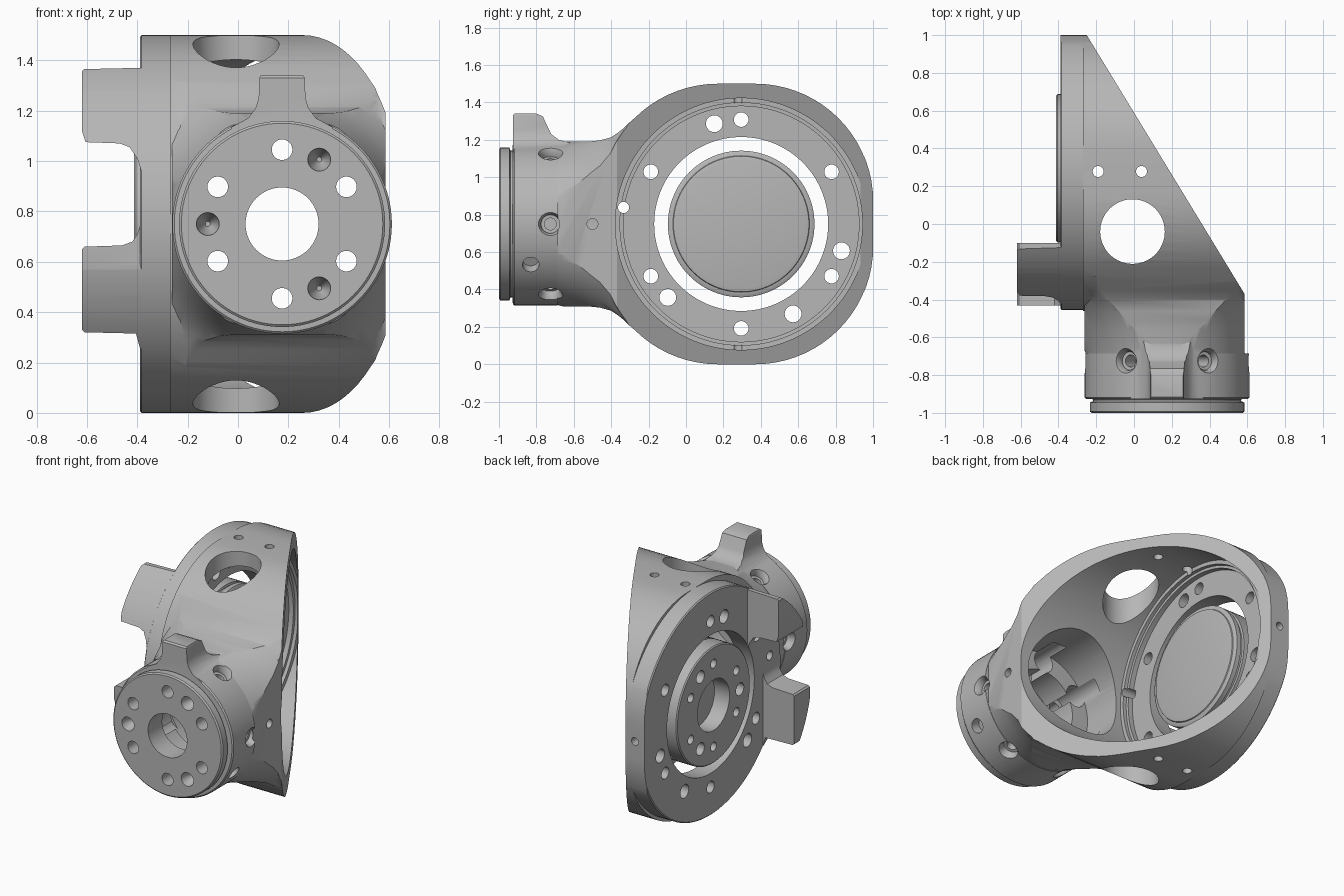
import bpy, bmesh, math
from mathutils import Vector

cube = bpy.data.objects.get("Cube")
if cube:
    bpy.data.objects.remove(cube, do_unlink=True)

grey = bpy.data.materials.new("light grey metal")
grey.use_nodes = True
COLOUR = (0.47, 0.47, 0.47, 1)
grey.diffuse_color = COLOUR
grey.node_tree.nodes["Principled BSDF"].inputs["Base Color"].default_value = COLOUR

MID_Z = 0.75        # height of both axes
NECK_X = 0.175      # neck axis runs along y
RING_Y = 0.295      # ring axis runs along x
X, Y, Z = Vector((1, 0, 0)), Vector((0, 1, 0)), Vector((0, 0, 1))


def finish(name, bm):
    bmesh.ops.recalc_face_normals(bm, faces=bm.faces)
    mesh = bpy.data.meshes.new(name)
    bm.to_mesh(mesh)
    bm.free()
    mesh.materials.append(grey)
    obj = bpy.data.objects.new(name, mesh)
    bpy.context.collection.objects.link(obj)
    return obj


def prism(name, points, axis, lo, hi):
    """Extrude a 2D outline along one axis."""
    place = {"x": lambda a, b, h: (h, a, b),
             "y": lambda a, b, h: (a, h, b),
             "z": lambda a, b, h: (a, b, h)}[axis]
    bm = bmesh.new()
    ends = [[bm.verts.new(place(a, b, h)) for a, b in points] for h in (lo, hi)]
    n = len(points)
    bm.faces.new(ends[0])
    bm.faces.new(ends[1])
    for i in range(n):
        j = (i + 1) % n
        bm.faces.new((ends[0][i], ends[0][j], ends[1][j], ends[1][i]))
    return finish(name, bm)


def turned(name, origin, direction, profile, sides=96):
    """Turn (distance, radius) pairs about an axis."""
    d = Vector(direction).normalized()
    u = d.orthogonal().normalized()
    v = d.cross(u)
    bm = bmesh.new()
    rings = []
    for h, r in profile:
        rings.append([bm.verts.new(Vector(origin) + d * h + r * (
            u * math.cos(math.tau * i / sides) + v * math.sin(math.tau * i / sides)))
            for i in range(sides)])
    bm.faces.new(rings[0])
    bm.faces.new(rings[-1])
    for a, b in zip(rings, rings[1:]):
        for i in range(sides):
            j = (i + 1) % sides
            bm.faces.new((a[i], a[j], b[j], b[i]))
    return finish(name, bm)


def combine(target, tool, operation):
    mod = target.modifiers.new("combine", "BOOLEAN")
    mod.operation, mod.solver, mod.object = operation, "EXACT", tool
    bpy.context.view_layer.objects.active = target
    bpy.ops.object.modifier_apply(modifier=mod.name)
    bpy.data.objects.remove(tool, do_unlink=True)


def drill(target, origin, direction, lo, hi, r, sides=24):
    combine(target, turned("cutter", origin, direction, [(lo, r), (hi, r)], sides), "DIFFERENCE")


def rounded_outline(grow=0.0):
    """Side outline of the housing, in y and z."""
    r, pts = 0.63, []
    for cy, cz, start in ((0.37, 0.87, 0), (0.17, 0.87, 90), (0.17, 0.63, 180), (0.37, 0.63, 270)):
        for k in range(19):
            t = math.radians(start + k * 5)
            pts.append((cy + (r + grow) * math.cos(t), cz + (r + grow) * math.sin(t)))
    return pts


neck_axis = Vector((NECK_X, 0, MID_Z))
ring_axis = Vector((0, RING_Y, MID_Z))

# Housing shell with the round plate on its side
housing = prism("housing", rounded_outline(), "x", -0.27, 0.6)
plate = turned("plate", ring_axis, X, [(-0.39, 0.743), (-0.383, 0.75), (-0.2, 0.75)], 128)
combine(plate, prism("clip", rounded_outline(0.001), "x", -1, 1), "INTERSECT")
combine(housing, plate, "UNION")

# Two lugs standing out from the plate, trimmed to its rim
upper = [(-0.3, 1.37), (-0.39, 1.37), (-0.61, 1.365), (-0.62, 1.355), (-0.62, 1.12),
         (-0.605, 1.075), (-0.47, 1.07), (-0.43, 1.055), (-0.4, 1.01), (-0.38, 0.95), (-0.3, 0.95)]
lower = [(-0.3, 0.24), (-0.385, 0.24), (-0.405, 0.315), (-0.61, 0.32), (-0.62, 0.33),
         (-0.62, 0.65), (-0.61, 0.66), (-0.46, 0.665), (-0.42, 0.68), (-0.4, 0.71),
         (-0.38, 0.77), (-0.3, 0.77)]
for outline, back in ((upper, -0.1), (lower, -0.265)):
    lug = prism("lug", outline, "y", -0.432, back)
    combine(lug, turned("clip", ring_axis, X, [(-0.7, 0.749), (0, 0.749)], 128), "INTERSECT")
    combine(housing, lug, "UNION")

# Flared transition between the neck and the housing
flare = turned("flare", neck_axis, Y, [(-0.72, 0.425), (-0.66, 0.44), (-0.56, 0.47), (-0.46, 0.515),
                                       (-0.4, 0.56), (-0.35, 0.61), (-0.28, 0.68), (-0.1, 0.71)])
half = [(-0.75, 0.44), (-0.52, 0.441), (-0.46, 0.447), (-0.4, 0.464), (-0.35, 0.498),
        (-0.3, 0.545), (-0.25, 0.587), (-0.2, 0.62), (-0.05, 0.65)]
side = [(y, MID_Z + h) for y, h in half] + [(y, MID_Z - h) for y, h in reversed(half)]
combine(flare, prism("clip", side, "x", -0.262, 0.62), "INTERSECT")
combine(housing, flare, "UNION")

# Slanted open side and the flat beside it
slant = [(-0.25 - 0.122, 1.2), (-0.25, 1), (0.585, -0.37), (0.585, -0.685), (1.5, -0.685), (1.5, 1.2)]
combine(housing, prism("cutter", slant, "z", -1, 3), "DIFFERENCE")

# Neck collar, groove and end face
neck = turned("neck", neck_axis, Y, [
    (-1, 0.4), (-0.992, 0.409), (-0.945, 0.409), (-0.938, 0.392), (-0.928, 0.392),
    (-0.926, 0.428), (-0.918, 0.436), (-0.686, 0.436), (-0.684, 0.409), (-0.36, 0.409)])
combine(housing, neck, "UNION")

# Locating tab on top of the collar
tab_side = [(-0.926, 0.9), (-0.926, 1.33), (-0.916, 1.34), (-0.8, 1.34), (-0.765, 1.325), (-0.745, 1.28),
            (-0.72, 1.23), (-0.68, 1.2), (-0.62, 1.185), (-0.62, 0.9)]
tab = prism("tab", tab_side, "x", -0.2, 0.6)
tab_half = [(0.085, 1.34), (0.09, 1.33), (0.093, 1.25), (0.105, 1.21), (0.135, 1.17), (0.2, 1.135), (0.2, 1.1)]
tab_front = [(NECK_X + w, z) for w, z in tab_half] + [(NECK_X - w, z) for w, z in reversed(tab_half)]
combine(tab, prism("clip", tab_front, "y", -1.2, 0), "INTERSECT")
combine(housing, tab, "UNION")

# Main cavity, stepped towards the plate, and the ring opening
combine(housing, turned("cutter", ring_axis, X, [
    (-0.6, 0.465), (-0.27, 0.465), (-0.269, 0.63), (-0.235, 0.63), (-0.234, 0.648),
    (-0.21, 0.648), (-0.209, 0.673), (1, 0.673)], 128), "DIFFERENCE")

# Neck cavity, scalloped pocket and front bore
drill(housing, neck_axis, Y, -0.65, 0, 0.35, 64)
drill(housing, neck_axis, Y, -0.85, -0.5, 0.23, 64)
drill(housing, neck_axis, Y, -1.2, -0.5, 0.145, 64)


def around(angle, radius, axis):
    t = math.radians(angle)
    c, s = radius * math.cos(t), radius * math.sin(t)
    return neck_axis + X * c + Z * s if axis == "y" else ring_axis + Y * c + Z * s


# Bolt holes in the end face, and screw holes round the collar
for k in range(6):
    bolt = around(30 + 60 * k, 0.295, "y")
    drill(housing, bolt, Y, -0.85, -0.5, 0.072)
    drill(housing, bolt, Y, -1.2, -0.5, 0.041)
    t = math.radians(60 * k)
    out = Vector((math.cos(t), 0, math.sin(t)))
    screw = turned("cutter", neck_axis - Y * 0.725, out, [
        (0.28, 0.032), (0.385, 0.032), (0.386, 0.05), (0.41, 0.05), (0.45, 0.072)], 24)
    combine(housing, screw, "DIFFERENCE")
for angle in (60, 180, 300):
    dimple = turned("cutter", around(angle, 0.295, "y"), Y, [(-1.01, 0.047), (-0.96, 0.04), (-0.9, 0.01)], 24)
    combine(housing, dimple, "DIFFERENCE")
drill(housing, neck_axis - Y * 0.83, (0.866, 0, -0.5), 0.37, 0.6, 0.045)
drill(housing, (0, -0.5, MID_Z), X, 0.5, 0.7, 0.029)

# Bolt holes through the ring plate
for angle in (30, 90, 150, 210, 270, 330):
    drill(housing, around(angle, 0.558, "x"), X, -0.6, -0.2, 0.039)
for angle in (105, 225, 300, 345):
    drill(housing, around(angle, 0.555, "x"), X, -0.6, -0.2, 0.045)
drill(housing, around(172, 0.635, "x"), X, -0.6, -0.15, 0.03)

# Pin hole in the back end
drill(housing, (-0.32, 0, MID_Z), Y, 0.91, 1.1, 0.026)

# Vertical openings through top and bottom walls
drill(housing, (-0.008, -0.04, 0), Z, -0.5, 2, 0.171, 64)
for x in (-0.19, 0.04):
    drill(housing, (x, 0.278, 0), Z, -0.5, 2, 0.029)

# Loose hub disc in the ring opening
hub = turned("hub_disc", ring_axis, X, [
    (-0.412, 0.385), (-0.405, 0.392), (-0.3, 0.392), (-0.297, 0.378), (-0.28, 0.378), (-0.277, 0.392),
    (-0.245, 0.392), (-0.238, 0.38), (-0.236, 0.365), (-0.23, 0.362), (-0.225, 0.34)])
drill(hub, ring_axis, X, -0.6, -0.3, 0.17, 64)
for k in range(6):
    drill(hub, around(30 + 60 * k, 0.28, "x"), X, -0.6, -0.33, 0.03)
for angle in (60, 180, 300):
    drill(hub, around(angle, 0.28, "x"), X, -0.6, -0.33, 0.042)

# Smooth round faces, keep machined edges sharp
for obj in (housing, hub):
    bpy.ops.object.select_all(action="DESELECT")
    obj.select_set(True)
    bpy.context.view_layer.objects.active = obj
    bpy.ops.object.shade_smooth_by_angle(angle=math.radians(30))
